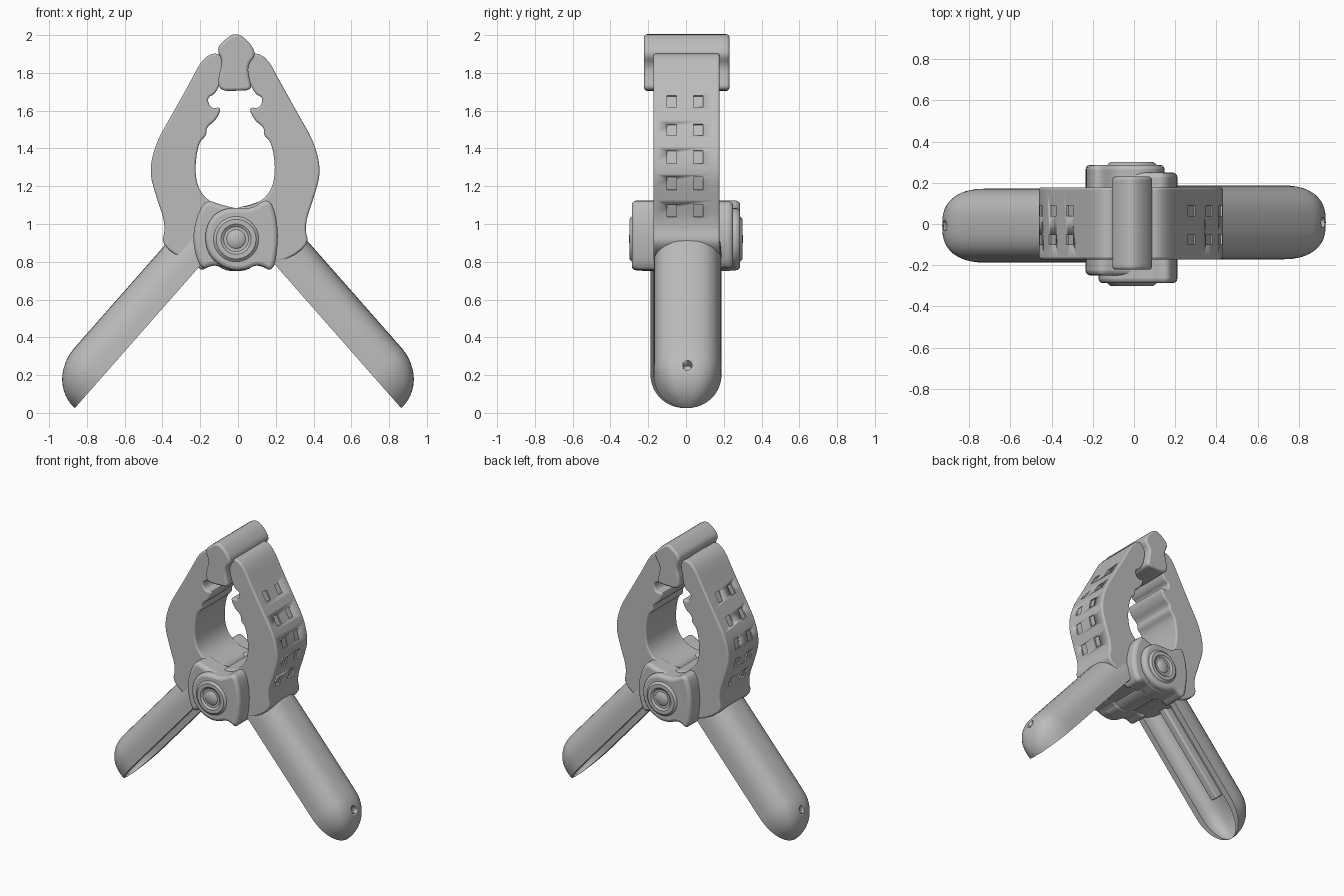
import bpy, bmesh, math
from mathutils import Vector

cube = bpy.data.objects.get("Cube")
if cube:
    bpy.data.objects.remove(cube, do_unlink=True)

grey = bpy.data.materials.new("mid grey")
grey.use_nodes = True
grey.diffuse_color = (0.5, 0.5, 0.5, 1)
grey.node_tree.nodes["Principled BSDF"].inputs["Base Color"].default_value = (0.5, 0.5, 0.5, 1)


def finish(name, bm, bevel=0.0, angle=40):
    """Turn a bmesh into a smooth shaded, optionally bevelled object."""
    bmesh.ops.recalc_face_normals(bm, faces=bm.faces)
    mesh = bpy.data.meshes.new(name)
    bm.to_mesh(mesh)
    bm.free()
    obj = bpy.data.objects.new(name, mesh)
    bpy.context.collection.objects.link(obj)
    mesh.materials.append(grey)
    bpy.ops.object.select_all(action='DESELECT')
    obj.select_set(True)
    bpy.context.view_layer.objects.active = obj
    bpy.ops.object.shade_smooth_by_angle(angle=math.radians(angle))
    if bevel:
        mod = obj.modifiers.new("rounded edges", 'BEVEL')
        mod.width, mod.segments = bevel, 3
        mod.limit_method, mod.angle_limit = 'ANGLE', math.radians(50)
    return obj


def soften(points, rounds=2):
    """Corner cutting on a closed outline."""
    pts = [Vector(p) for p in points]
    for _ in range(rounds):
        cut = []
        for a, b in zip(pts, pts[1:] + pts[:1]):
            cut += [a.lerp(b, 0.25), a.lerp(b, 0.75)]
        pts = cut
    return pts


def extrude(name, outline, y0, y1, bevel=0.02):
    """Extrude an x-z outline along y."""
    bm = bmesh.new()
    face = bm.faces.new([bm.verts.new((p[0], y0, p[1])) for p in outline])
    new = bmesh.ops.extrude_face_region(bm, geom=[face])["geom"]
    bmesh.ops.translate(bm, vec=(0, y1 - y0, 0), verts=[v for v in new if isinstance(v, bmesh.types.BMVert)])
    return finish(name, bm, bevel)


def cut(obj, cutter):
    cutter.hide_render = True
    cutter.hide_viewport = True
    cutter.display_type = 'WIRE'
    mod = obj.modifiers.new("cut", 'BOOLEAN')
    mod.operation, mod.object, mod.solver = 'DIFFERENCE', cutter, 'EXACT'


def lathe(name, profile, centre, steps=40):
    """Revolve (radius, y) points about the y axis."""
    bm = bmesh.new()
    rings = []
    for r, y in profile:
        rings.append([bm.verts.new((centre[0] + r * math.cos(2 * math.pi * i / steps), y,
                                    centre[1] + r * math.sin(2 * math.pi * i / steps))) for i in range(steps)])
    for a, b in zip(rings, rings[1:]):
        for i in range(steps):
            j = (i + 1) % steps
            bm.faces.new((a[i], a[j], b[j], b[i]))
    bm.faces.new(rings[0])
    bm.faces.new(rings[-1])
    return finish(name, bm, angle=35)


def oriented_box(bm, centre, axes, size):
    corners = {}
    for i in (-1, 1):
        for j in (-1, 1):
            for k in (-1, 1):
                corners[i, j, k] = bm.verts.new(centre + axes[0] * i * size[0] / 2
                                                + axes[1] * j * size[1] / 2 + axes[2] * k * size[2] / 2)
    for ax in range(3):
        for s in (-1, 1):
            quad = []
            for u, v in ((-1, -1), (1, -1), (1, 1), (-1, 1)):
                key = [u, v]
                key.insert(ax, s)
                quad.append(corners[tuple(key)])
            bm.faces.new(quad)


# Jaw outline: outer edge from grip to tip, then the inner edge down to the pivot
JAW_OUTER = [(0.395, 0.88), (0.365, 0.99), (0.42, 1.15), (0.455, 1.28), (0.42, 1.43),
             (0.34, 1.57), (0.25, 1.73), (0.165, 1.89)]
JAW_INNER = [(0.075, 1.91), (0.06, 1.80), (0.10, 1.69), (0.15, 1.67), (0.13, 1.61), (0.07, 1.62),
             (0.10, 1.55), (0.155, 1.51), (0.15, 1.47), (0.195, 1.43), (0.215, 1.28), (0.19, 1.17),
             (0.11, 1.10), (-0.02, 1.085), (-0.02, 0.80), (0.19, 0.77)]
Y = Vector((0, 1, 0))


def make_jaw(side, label):
    shift = -0.015
    pts = [(side * x + shift, z) for x, z in JAW_OUTER + JAW_INNER]
    jaw = extrude(label + "_jaw", soften(pts), -0.172, 0.178, 0.022)
    # Shallow grip pockets along the outside face
    bm = bmesh.new()
    for a, b in zip(JAW_OUTER[1:], JAW_OUTER[2:7]):
        a, b = [Vector((side * p[0] + shift, 0, p[1])) for p in (a, b)]
        along = (b - a).normalized()
        out = along.cross(Y)
        for y in (-0.075, 0.065):
            oriented_box(bm, a.lerp(b, 0.5) + Y * y, (along, Y, out), (0.07, 0.05, 0.02))
    cut(jaw, finish(label + "_jaw_pocket_cutter", bm))


def make_handle(side, label):
    base = Vector((side * 0.2, side * 0.008, 0.78))
    along = Vector((side * 0.66, 0, -0.75)).normalized()
    out = Vector((side * 0.75, 0, 0.66)).normalized()
    steps = 20
    stations = [-0.08 + 0.106 * i for i in range(9)]
    stations += [0.77 + 0.235 * math.sin(math.pi / 2 * k / 12) for k in range(1, 13)]
    bm = bmesh.new()
    rings = []
    for t in stations:
        dome = max(0.0, (t - 0.77) / 0.235)
        scale = max(0.03, math.sqrt(max(0, 1 - dome * dome)))
        ring = []
        for width, height, order in ((0.18, 0.212, 1), (0.135, 0.11, -1)):
            for i in range(steps + 1)[::order]:
                c, s = math.cos(math.pi * i / steps), math.sin(math.pi * i / steps)
                y = width * math.copysign(abs(c) ** 0.72, c)
                h = height * max(s, 0) ** 0.72
                ring.append(bm.verts.new(base + along * t + Y * y * scale + out * h * scale))
        rings.append(ring)
    n = len(rings[0])
    for a, b in zip(rings, rings[1:]):
        for i in range(n):
            bm.faces.new((a[i], a[(i + 1) % n], b[(i + 1) % n], b[i]))
    bm.faces.new(rings[0])
    bm.faces.new(rings[-1])
    handle = finish(label + "_handle", bm, angle=45)
    # Small hanging hole near the end
    bm = bmesh.new()
    centre = base + along * 0.87 + out * 0.19
    bmesh.ops.create_cone(bm, cap_ends=True, segments=16, radius1=0.025, radius2=0.025, depth=0.07)
    turn = Vector((0, 0, 1)).rotation_difference(out)
    for v in bm.verts:
        v.co = centre + turn @ v.co
    cut(handle, finish(label + "_hole_cutter", bm))
    # Spring leg lying in the channel
    bm = bmesh.new()
    oriented_box(bm, base + along * 0.36 + out * 0.085, (along, Y, out), (0.72, 0.06, 0.07))
    finish(label + "_spring_leg", bm, 0.012)


for side, label in ((1, "left"), (-1, "right")):
    make_jaw(side, label)
    make_handle(side, label)

# Pivot ears: each face has a wide outer ear over a thinner inner one, swapped on the back
OUTER_EAR = [(-0.08, 1.08), (-0.01, 1.085), (0.07, 1.08), (0.16, 1.14), (0.20, 1.06), (0.215, 0.92),
             (0.19, 0.74), (0.11, 0.79), (0.04, 0.755), (-0.05, 0.755), (-0.15, 0.82), (-0.18, 0.93), (-0.15, 1.03)]
INNER_EAR = [(-0.09, 1.10), (-0.16, 1.13), (-0.21, 1.07), (-0.245, 0.92), (-0.20, 0.75),
             (-0.12, 0.79), (0.0, 0.74), (0.10, 0.78), (0.10, 1.06)]
for side, label in ((1, "front"), (-1, "back")):
    shift = -0.012 * (1 - side)
    for name, outline, depth in (("outer", OUTER_EAR, 0.287), ("inner", INNER_EAR, 0.25)):
        pts = soften([(side * x + shift, z) for x, z in outline])
        y0, y1 = sorted((-side * depth, -side * 0.1))
        extrude(f"{label}_{name}_ear", pts, y0, y1, 0.025)
    # Pivot boss with a raised rim and centre rivet
    rim = [(0.12, 0.2), (0.12, 0.287), (0.105, 0.3), (0.08, 0.3), (0.066, 0.29),
           (0.05, 0.29), (0.04, 0.298), (0.01, 0.302)]
    lathe(label + "_pivot_boss", [(r, -side * y) for r, y in rim], (-0.01, 0.92))

# Coil spring barrel between the handles
lathe("spring_barrel", [(0.13, -0.16), (0.145, -0.15), (0.145, 0.15), (0.13, 0.16)], (-0.01, 0.9))

# Tip pad gripped between the jaws, with tongues sitting on the jaw ends
PAD = [(-0.01, 2.012), (0.05, 1.975), (0.10, 1.90), (0.05, 1.84), (0.06, 1.77), (0.075, 1.71),
       (0.0, 1.705), (-0.10, 1.705), (-0.105, 1.78), (-0.08, 1.86), (-0.115, 1.93), (-0.06, 1.985)]
extrude("tip_pad", soften(PAD), -0.222, 0.23, 0.015)
TONGUE = [(-0.14, 1.91), (0.115, 1.91), (0.215, 1.76), (0.16, 1.74), (-0.19, 1.74), (-0.24, 1.76)]
extrude("pad_tongue", soften(TONGUE, 1), -0.08, 0.075, 0.012)
